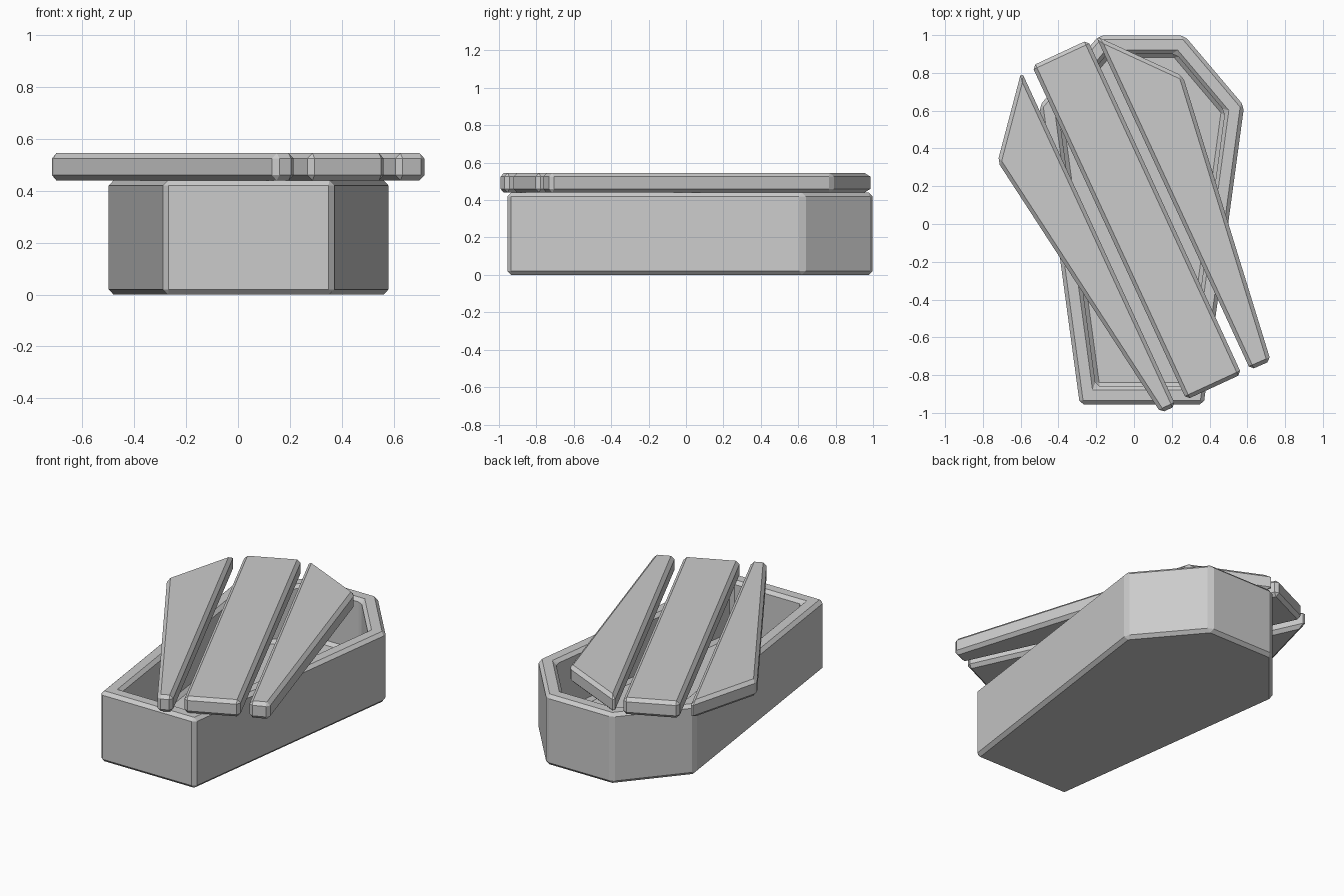
import bpy, bmesh

if "Cube" in bpy.data.objects:
    bpy.data.objects.remove(bpy.data.objects["Cube"])


def finish(bm, name, bevel=0.02):
    """Turn a bmesh into an object with single-step chamfered edges."""
    bmesh.ops.recalc_face_normals(bm, faces=bm.faces)
    mesh = bpy.data.meshes.new(name)
    bm.to_mesh(mesh)
    bm.free()
    obj = bpy.data.objects.new(name, mesh)
    bpy.context.collection.objects.link(obj)
    mod = obj.modifiers.new("chamfer", 'BEVEL')
    mod.width = bevel
    mod.segments = 1
    mod.limit_method = 'ANGLE'
    mod.angle_limit = 0.25
    return obj


def prism(outline, z0, z1):
    """Extrude a flat outline; returns the bmesh and its top face."""
    bm = bmesh.new()
    base = bm.faces.new([bm.verts.new((x, y, z0)) for x, y in outline])
    res = bmesh.ops.extrude_face_region(bm, geom=[base], use_keep_orig=True)
    verts = [g for g in res["geom"] if isinstance(g, bmesh.types.BMVert)]
    bmesh.ops.translate(bm, verts=verts, vec=(0, 0, z1 - z0))
    top = [g for g in res["geom"] if isinstance(g, bmesh.types.BMFace)][0]
    bmesh.ops.recalc_face_normals(bm, faces=bm.faces)
    return bm, top


# Open six-sided box, mirrored half profile about its centre line
HEIGHT, WALL, FLOOR, CX = 0.44, 0.097, 0.1, 0.041
half = [(0.328, -0.955), (0.542, 0.625), (0.226, 0.998)]
outline = [(CX + x, y) for x, y in half] + [(CX - x, y) for x, y in reversed(half)]
bm, top = prism(outline, 0, HEIGHT)
bmesh.ops.inset_region(bm, faces=[top], thickness=WALL, use_even_offset=True)
res = bmesh.ops.extrude_discrete_faces(bm, faces=[top])
bmesh.ops.translate(bm, verts=res["faces"][0].verts, vec=(0, 0, FLOOR - HEIGHT))
finish(bm, "box")

# Lid: three planks lying askew across the rim
planks = {
    "lid_plank_left": [(-0.596, 0.808), (-0.722, 0.33), (0.142, -1.0), (0.222, -0.963)],
    "lid_plank_middle": [(-0.54, 0.837), (0.277, -0.93), (0.57, -0.795), (-0.245, 0.974)],
    "lid_plank_right": [(-0.202, 0.995), (0.616, -0.772), (0.724, -0.725), (0.259, 0.783)],
}
for name, pts in planks.items():
    bm, _ = prism(pts, HEIGHT, 0.545)
    finish(bm, name)
